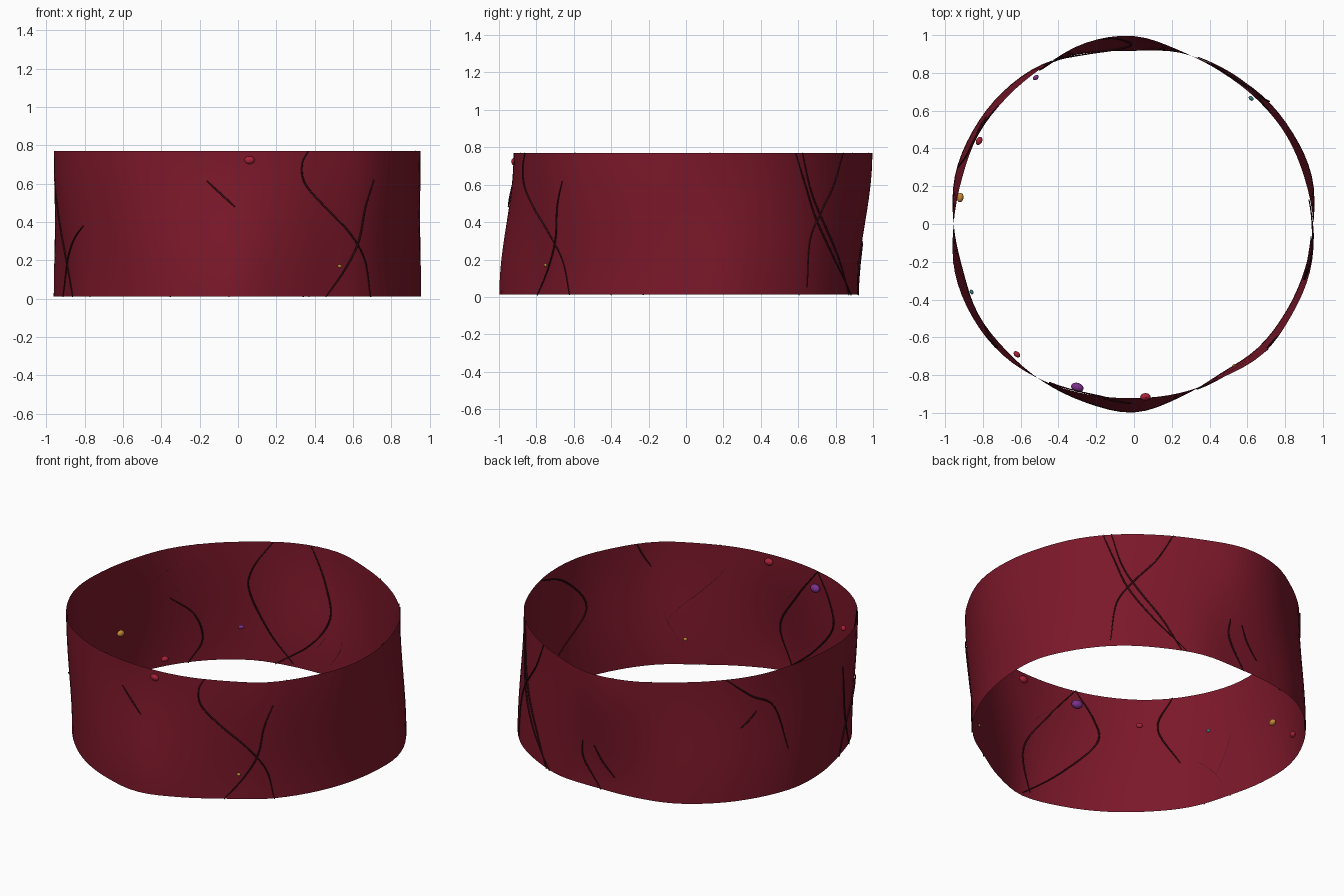
import bpy, bmesh
from math import sin, cos, pi, radians, atan2
from mathutils import Vector

if "Cube" in bpy.data.objects:
    bpy.data.objects.remove(bpy.data.objects["Cube"])

Z0, Z1 = 0.012, 0.77
# Mean radius, and top-minus-bottom flare, every 15 degrees
MEAN = [.95, .955, .951, .944, .936, .944, .956, .965, .968, .968, .968, .962,
        .955, .96, .97, .967, .961, .957, .96, .938, .926, .948, .946, .95]
FLARE = [0, -.04, -.036, -.034, -.016, .01, .078, .055, -.015, -.036, -.036, -.04,
         0, .045, .035, .03, -.005, -.045, -.076, -.022, .024, .042, .036, .03]


def catmull(a, b, c, d, t):
    return b + (c - a) * (0.5 * t) + (a * 2 - b * 5 + c * 4 - d) * (0.5 * t * t) \
        + (b * 3 - a - c * 3 + d) * (0.5 * t ** 3)


def around(table, deg):
    s = (deg % 360) / 15
    i = int(s)
    return catmull(*[table[(i + k) % 24] for k in (-1, 0, 1, 2)], s - i)


def wall(deg, z, off=0.0):
    """Point on the rippled band at an angle and a height."""
    a = radians(deg)
    t = -cos(pi * (z - Z0) / (Z1 - Z0))
    r = around(MEAN, deg) + around(FLARE, deg) * 0.5 * t + off
    return Vector((r * cos(a), r * sin(a), z))


def material(name, rgb):
    m = bpy.data.materials.new(name)
    m.diffuse_color = (*rgb, 1)
    m.use_nodes = True
    m.node_tree.nodes["Principled BSDF"].inputs["Base Color"].default_value = m.diffuse_color
    return m


cloth = material("dark_red", (0.2, 0.009, 0.023))
thread = material("thread", (0.045, 0.005, 0.009))
colours = {
    "red": material("red", (0.4, 0.015, 0.04)),
    "gold": material("gold", (0.55, 0.25, 0.04)),
    "teal": material("teal", (0.04, 0.22, 0.27)),
    "purple": material("purple", (0.2, 0.03, 0.25)),
}

# Rippled open band
N, M = 96, 16
bm = bmesh.new()
rows = [[bm.verts.new(wall(360 * i / N, Z0 + (Z1 - Z0) * j / M)) for i in range(N)]
        for j in range(M + 1)]
for j in range(M):
    for i in range(N):
        k = (i + 1) % N
        f = bm.faces.new((rows[j][i], rows[j][k], rows[j + 1][k], rows[j + 1][i]))
        f.smooth = True
me = bpy.data.meshes.new("band")
bm.to_mesh(me)
bm.free()
band = bpy.data.objects.new("band", me)
me.materials.append(cloth)
bpy.context.collection.objects.link(band)


# Fine threads lying on the band, as (angle, height) paths
def strand(name, path, off):
    pts = [Vector(p) for p in path]
    pts = [pts[0] * 2 - pts[1]] + pts + [pts[-1] * 2 - pts[-2]]
    fine = [catmull(*pts[i:i + 4], k / 6) for i in range(len(pts) - 3) for k in range(6)]
    fine.append(pts[-2])
    cu = bpy.data.curves.new(name, 'CURVE')
    cu.dimensions = '3D'
    cu.bevel_depth = 0.005
    cu.bevel_resolution = 1
    cu.use_fill_caps = True
    sp = cu.splines.new('POLY')
    sp.points.add(len(fine) - 1)
    for i, (p, q) in enumerate(zip(sp.points, fine)):
        p.co = (*wall(q.x, q.y, off), 1)
        p.radius = 0.55 + 0.45 * sin(pi * i / (len(fine) - 1))
    cu.materials.append(thread)
    ob = bpy.data.objects.new(name, cu)
    bpy.context.collection.objects.link(ob)


outer = [
    [(-67, .77), (-69, .7), (-68, .6), (-61, .48), (-52, .35), (-45, .2), (-42, .01)],
    [(-43, .62), (-46, .48), (-48, .3), (-53, .15), (-60, .01)],
    [(-100, .615), (-95, .54), (-91, .48)],
    [(-146, .38), (-153, .3), (-160, .18), (-166, .01)],
    [(-168, .6), (-163, .3), (-155, .01)],
    [(39, .77), (43, .6), (48, .4), (57, .2), (69, .01)],
    [(42, .77), (46, .55), (52, .38), (60, .2), (67, .01)],
    [(64, .77), (58, .6), (50, .45), (44, .3), (42, .05)],
    [(139, .77), (148, .65), (157, .55), (162, .27)],
    [(150, .55), (147, .5), (144, .46)],
    [(86, .3), (86, .18), (93, .01)],
    [(91, .29), (94, .2), (99, .11)],
]
inner = [
    [(113, .77), (120, .6), (121, .45), (114, .2), (105, .03)],
    [(100, .77), (94, .55), (91, .36), (98, .18), (112, .01)],
    [(149, .45), (140, .32), (137, .15), (142, .01)],
    [(251, .77), (262, .55), (271, .31), (267, .05)],
    [(251, .77), (244, .6), (243, .45), (256, .22), (270, .03)],
    [(322, .77), (320, .7), (317, .62)],
    [(368, .77), (352, .66), (342, .44), (356, .22)],
    [(217, .77), (222, .57), (214, .32)],
]
for i, p in enumerate(outer):
    strand(f"outer_thread_{i + 1}", p, 0.004)
for i, p in enumerate(inner):
    strand(f"inner_thread_{i + 1}", p, -0.006)

# Small oval beads set into the wall: colour, position, radius
beads = [
    ("red", (.06, -.915, .723), .028), ("gold", (.53, -.75, .17), .012),
    ("teal", (.62, .665, .415), .015), ("purple", (-.52, .775, .24), .017),
    ("red", (-.82, .44, .085), .023), ("gold", (-.92, .14, .335), .025),
    ("teal", (-.86, -.36, .48), .013), ("red", (-.62, -.69, .57), .02),
    ("purple", (-.3, -.865, .67), .034),
]
for i, (col, pos, r) in enumerate(beads):
    bpy.ops.mesh.primitive_uv_sphere_add(segments=16, ring_count=10, radius=r, location=pos)
    ob = bpy.context.object
    ob.name = f"bead_{i + 1}"
    ob.scale = (0.7, 1.0, 0.75)
    ob.rotation_euler.z = atan2(pos[1], pos[0])
    ob.data.materials.append(colours[col])
    bpy.ops.object.shade_smooth()
